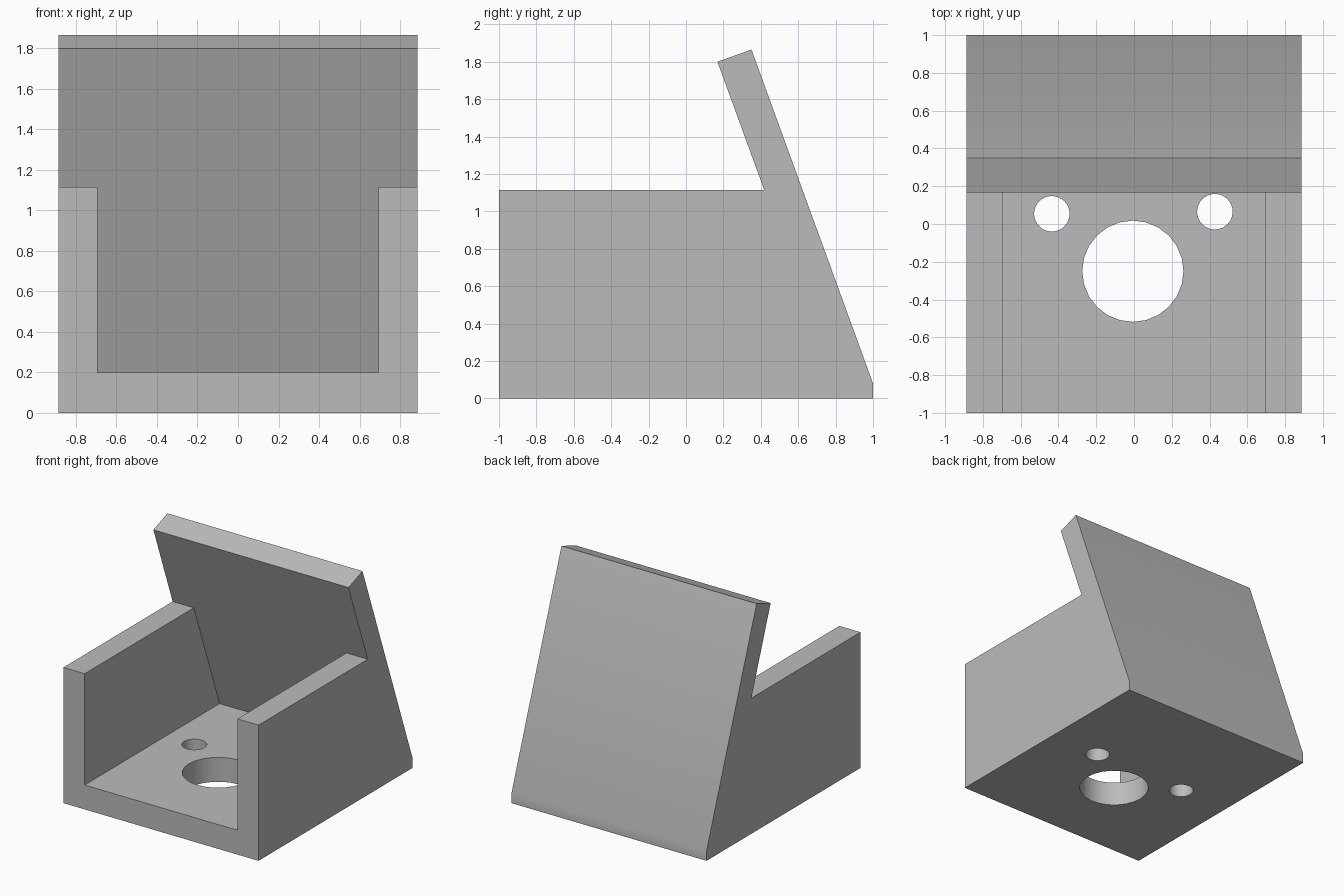
import bpy
import bmesh
import math

cube = bpy.data.objects.get("Cube")
if cube:
    bpy.data.objects.remove(cube, do_unlink=True)

HALF_WIDTH = 0.887
HALF_CHANNEL = 0.694
FLOOR_TOP = 0.2
WALL_TOP = 1.115

grey = bpy.data.materials.new("plain grey")
grey.use_nodes = True
colour = (0.5, 0.5, 0.5, 1)
grey.diffuse_color = colour
grey.node_tree.nodes["Principled BSDF"].inputs["Base Color"].default_value = colour


def add_object(name, bm):
    bmesh.ops.recalc_face_normals(bm, faces=bm.faces)
    mesh = bpy.data.meshes.new(name)
    bm.to_mesh(mesh)
    bm.free()
    mesh.materials.append(grey)
    obj = bpy.data.objects.new(name, mesh)
    bpy.context.collection.objects.link(obj)
    return obj


def side_prism(name, profile, half_width):
    """Extrude a (y, z) side profile across x."""
    bm = bmesh.new()
    face = bm.faces.new([bm.verts.new((-half_width, y, z)) for y, z in profile])
    moved = bmesh.ops.extrude_face_region(bm, geom=[face])["geom"]
    verts = [v for v in moved if isinstance(v, bmesh.types.BMVert)]
    bmesh.ops.translate(bm, verts=verts, vec=(2 * half_width, 0, 0))
    return add_object(name, bm)


def hole_cutter(name, x, y, radius, sides):
    bm = bmesh.new()
    bmesh.ops.create_cone(bm, cap_ends=True, segments=sides,
                          radius1=radius, radius2=radius, depth=0.6)
    bmesh.ops.translate(bm, verts=bm.verts, vec=(x, y, 0.1))
    return add_object(name, bm)


# Bracket body: base, side walls and leaning back in one profile
bracket = side_prism("bracket", [
    (-1, 0), (1, 0), (1, 0.08), (0.35, 1.865),
    (0.168, 1.8), (0.418, WALL_TOP), (-1, WALL_TOP)], HALF_WIDTH)

# Open channel between the walls, ending against the leaning back
cutters = [side_prism("channel_cutter", [
    (-1.2, FLOOR_TOP), (0.752, FLOOR_TOP), (0.418, WALL_TOP),
    (0.3, 1.25), (-1.2, 1.25)], HALF_CHANNEL)]

# Large central hole and two screw holes through the floor
cutters.append(hole_cutter("centre_hole_cutter", -0.006, -0.25, 0.268, 24))
cutters.append(hole_cutter("right_screw_hole_cutter", -0.435, 0.054, 0.094, 32))
cutters.append(hole_cutter("left_screw_hole_cutter", 0.428, 0.065, 0.094, 32))

bpy.context.view_layer.objects.active = bracket
for cutter in cutters:
    cut = bracket.modifiers.new(cutter.name, "BOOLEAN")
    cut.operation = "DIFFERENCE"
    cut.solver = "EXACT"
    cut.object = cutter
    bpy.ops.object.modifier_apply(modifier=cut.name)
    bpy.data.objects.remove(cutter, do_unlink=True)

# Round hole walls, crisp outer edges
bpy.ops.object.select_all(action="DESELECT")
bracket.select_set(True)
bpy.ops.object.shade_smooth_by_angle(angle=math.radians(30))
